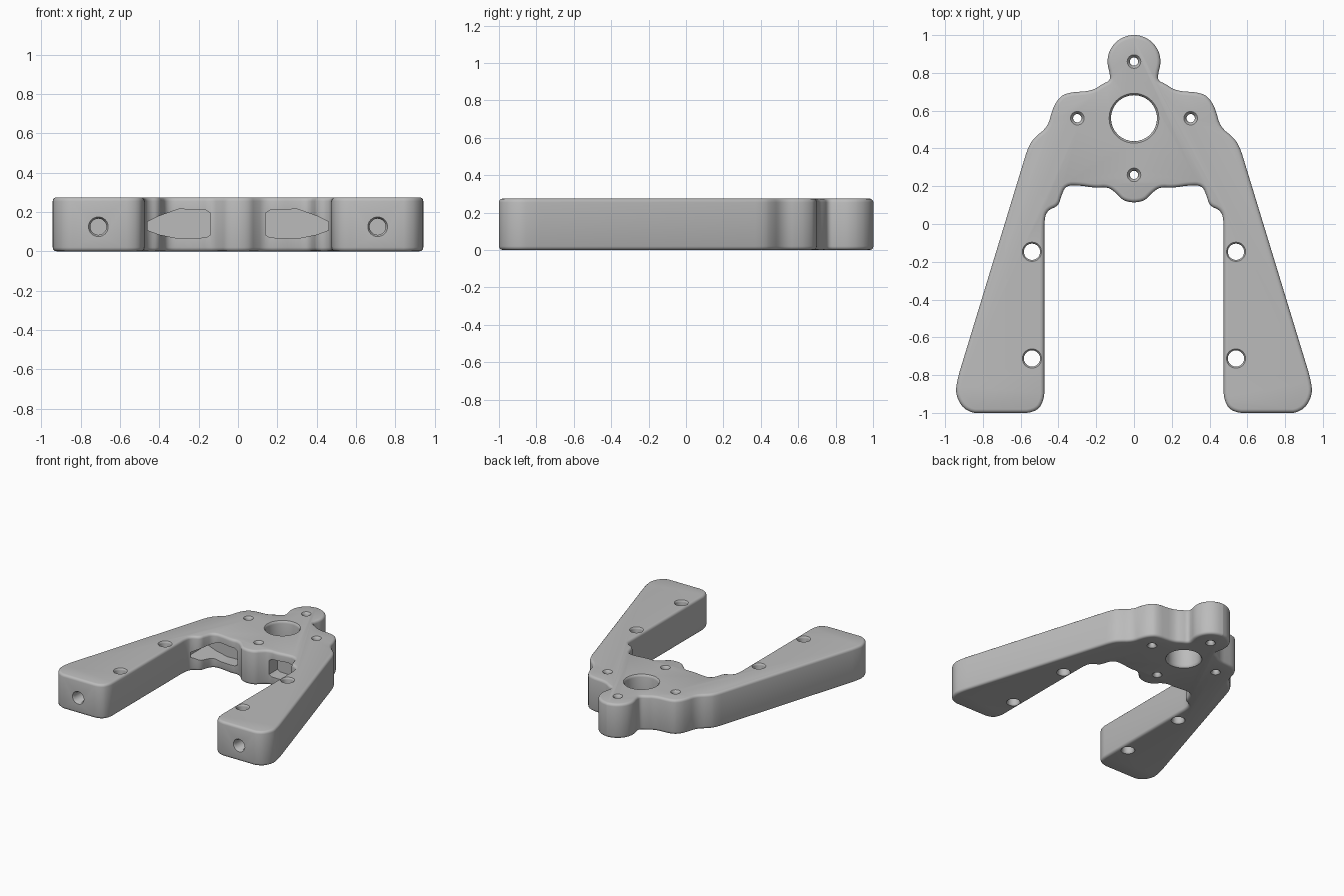
import bpy, bmesh, math
from mathutils import Vector, Matrix

if "Cube" in bpy.data.objects:
    bpy.data.objects.remove(bpy.data.objects["Cube"], do_unlink=True)

HEIGHT = 0.275

grey = bpy.data.materials.new("plain grey")
grey.use_nodes = True
colour = (0.5, 0.5, 0.5, 1)
grey.diffuse_color = colour
grey.node_tree.nodes["Principled BSDF"].inputs["Base Color"].default_value = colour


def add_object(name, bm):
    bmesh.ops.recalc_face_normals(bm, faces=bm.faces[:])
    mesh = bpy.data.meshes.new(name)
    bm.to_mesh(mesh)
    bm.free()
    mesh.materials.append(grey)
    obj = bpy.data.objects.new(name, mesh)
    bpy.context.collection.objects.link(obj)
    return obj


def prism(name, points, direction):
    bm = bmesh.new()
    face = bm.faces.new([bm.verts.new(p) for p in points])
    new = bmesh.ops.extrude_face_region(bm, geom=[face])["geom"]
    bmesh.ops.translate(bm, vec=direction,
                        verts=[g for g in new if isinstance(g, bmesh.types.BMVert)])
    return add_object(name, bm)


def soften(points, limit):
    """Cut every corner of a closed outline by a limited distance."""
    result = []
    for i, p in enumerate(points):
        for q in (points[i - 1], points[(i + 1) % len(points)]):
            edge = q - p
            result.append(p + edge.normalized() * min(limit, edge.length * 0.27))
    return result


def lathe(name, profile, matrix, steps=32):
    """Closed round cutter from (radius, height) pairs."""
    bm = bmesh.new()
    rings = [[bm.verts.new(matrix @ Vector((r * math.cos(a), r * math.sin(a), h)))
              for a in (math.tau * k / steps for k in range(steps))]
             for r, h in profile]
    for low, high in zip(rings, rings[1:]):
        for k in range(steps):
            n = (k + 1) % steps
            bm.faces.new((low[k], low[n], high[n], high[k]))
    bm.faces.new(rings[0])
    bm.faces.new(rings[-1])
    return add_object(name, bm)


# Right half of the plate outline, from the inner front round to the rear lug
half = [(0.05, 0.115), (0.095, 0.165), (0.14, 0.197), (0.2, 0.19), (0.29, 0.205),
        (0.36, 0.205), (0.385, 0.15), (0.4, 0.095), (0.455, 0.075), (0.475, 0.03),
        (0.475, -0.94), (0.525, -1), (0.885, -1), (0.947, -0.91), (0.935, -0.82),
        (0.56, 0.41), (0.525, 0.46), (0.455, 0.515), (0.435, 0.6), (0.405, 0.66),
        (0.36, 0.695), (0.22, 0.705), (0.17, 0.74), (0.125, 0.76)]
half += [(0.142 * math.cos(a), 0.86 + 0.142 * math.sin(a))
         for a in (math.radians(d) for d in range(-25, 90, 19))]
outline = [Vector((x, y, 0)) for x, y in half]
outline += [Vector((-x, y, 0)) for x, y in reversed(half)]
for limit in (0.03, 0.012):
    outline = soften(outline, limit)
frame = prism("forked_frame", outline, (0, 0, HEIGHT))

bevel = frame.modifiers.new("rounded rims", "BEVEL")
bevel.width = 0.02
bevel.segments = 3
bevel.limit_method = "ANGLE"
bevel.angle_limit = math.radians(55)
bevel.use_clamp_overlap = False

cutters = []

# Vertical through holes with softened mouths
holes = [(0, 0.56, 0.122, 0.01), (0, 0.86, 0.022, 0.014), (0, 0.26, 0.022, 0.014)]
for s in (-1, 1):
    holes += [(s * 0.3, 0.56, 0.022, 0.014), (s * 0.54, -0.147, 0.043, 0.008),
              (s * 0.54, -0.712, 0.043, 0.008)]
for x, y, r, f in holes:
    profile = [(r + f * 1.4, -0.01), (r + f, 0), (r + f * 0.3, f * 0.7), (r, f * 2),
               (r, HEIGHT - f * 2), (r + f * 0.3, HEIGHT - f * 0.7),
               (r + f, HEIGHT), (r + f * 1.4, HEIGHT + 0.01)]
    cutters.append(lathe("hole_cutter", profile, Matrix.Translation((x, y, 0))))

# Blind holes in the leg ends and tapering pockets in the inner front wall
pocket = [(0.14, 0.085), (0.14, 0.195), (0.165, 0.21), (0.3, 0.215), (0.4, 0.18),
          (0.48, 0.14), (0.48, 0.115), (0.4, 0.085), (0.3, 0.065), (0.16, 0.07)]
for s in (-1, 1):
    turn = Matrix.Translation((s * 0.71, -1, 0.125)) @ Matrix.Rotation(-math.pi / 2, 4, "X")
    cutters.append(lathe("leg_end_hole_cutter",
                         [(0.055, -0.01), (0.05, 0), (0.041, 0.015), (0.041, 0.25)], turn))
    cutters.append(prism("pocket_cutter", [(s * x, 0.06, z) for x, z in pocket],
                         (0, 0.24, 0)))

for cutter in cutters:
    cutter.hide_render = True
    cutter.hide_set(True)
    cutter.display_type = "WIRE"
    cut = frame.modifiers.new("cut", "BOOLEAN")
    cut.operation = "DIFFERENCE"
    cut.solver = "EXACT"
    cut.object = cutter

# Bake the modifiers, drop the cutters and smooth the surface
bpy.context.view_layer.update()
evaluated = frame.evaluated_get(bpy.context.evaluated_depsgraph_get())
baked = bpy.data.meshes.new_from_object(evaluated)
frame.modifiers.clear()
frame.data = baked
for cutter in cutters:
    bpy.data.objects.remove(cutter, do_unlink=True)
bpy.ops.object.select_all(action="DESELECT")
frame.select_set(True)
bpy.context.view_layer.objects.active = frame
bpy.ops.object.shade_smooth_by_angle(angle=math.radians(35))
